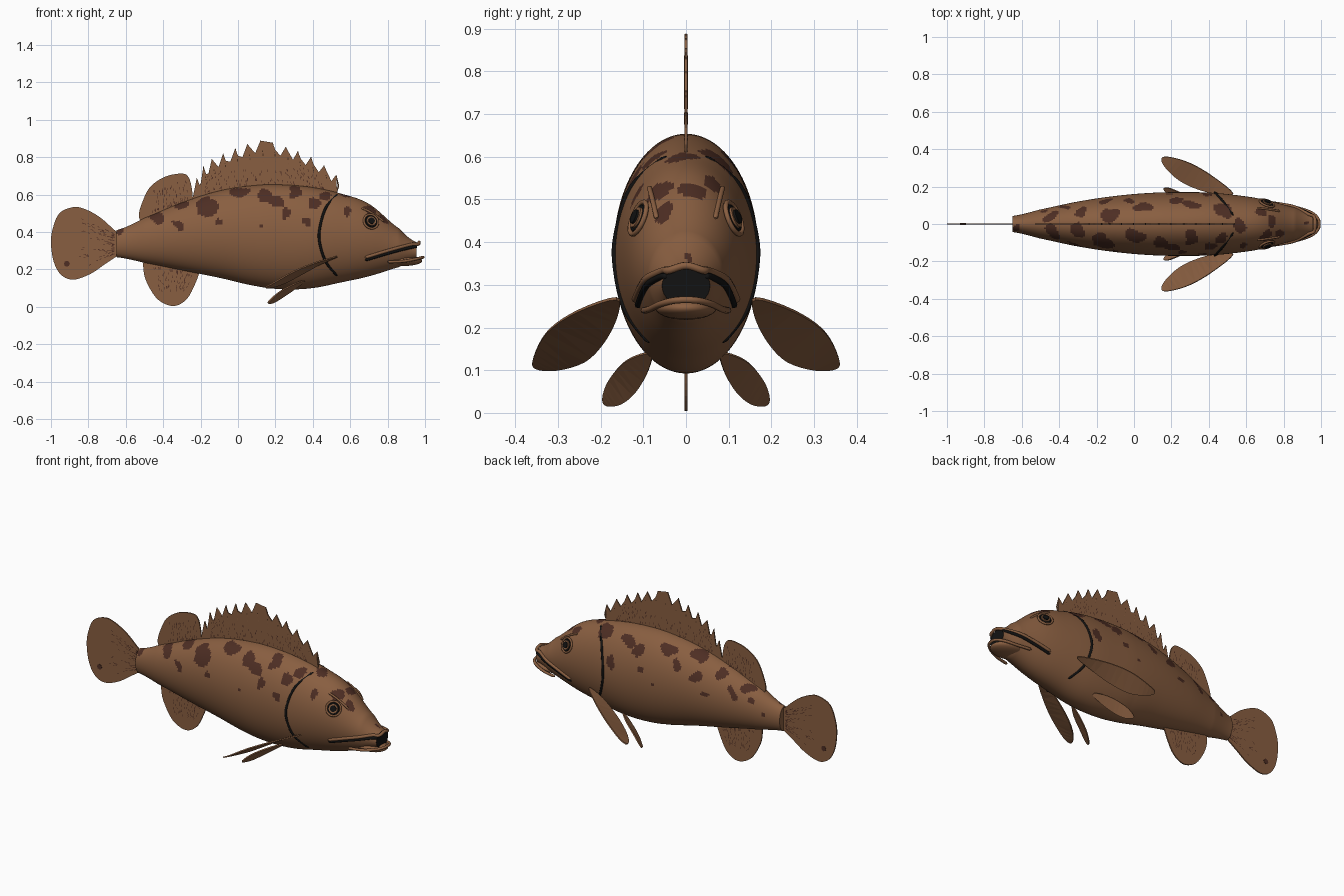
import bpy, bmesh, random
from math import sin, cos, acos, radians, pi
from mathutils import Vector, noise

random.seed(4)
if "Cube" in bpy.data.objects:
    bpy.data.objects.remove(bpy.data.objects["Cube"])


def material(name, rgb):
    m = bpy.data.materials.new(name)
    m.use_nodes = True
    m.diffuse_color = (*rgb, 1)
    bsdf = m.node_tree.nodes["Principled BSDF"]
    bsdf.inputs["Base Color"].default_value = (*rgb, 1)
    bsdf.inputs["Roughness"].default_value = 0.8
    return m


BROWN = material("skin brown", (0.25, 0.113, 0.052))
DARK = material("blotch brown", (0.075, 0.027, 0.017))
BLACK = material("black", (0.006, 0.006, 0.006))

# Body stations: x, top, bottom, half width
STATIONS = [(-.65, .41, .265, .043), (-.5, .475, .235, .078), (-.3, .557, .195, .12),
            (-.1, .62, .155, .15), (.1, .65, .11, .167), (.25, .652, .093, .17),
            (.4, .638, .1, .168), (.55, .605, .13, .154), (.7, .55, .163, .13),
            (.86, .42, .212, .088), (.955, .345, .25, .056)]


def hermite(a, b, c, d, t):
    """Catmull-Rom step between b and c."""
    return b + .5 * t * (c - a + t * (2 * a - 5 * b + 4 * c - d + t * (3 * (b - c) + d - a)))


def station(x):
    i = 0
    while i < len(STATIONS) - 2 and x > STATIONS[i + 1][0]:
        i += 1
    rows = [Vector(STATIONS[max(0, min(len(STATIONS) - 1, i + k))]) for k in (-1, 0, 1, 2)]
    t = (x - rows[1][0]) / (rows[2][0] - rows[1][0])
    return hermite(*rows, t)[1:]


def surf(x, angle, lift=0):
    """Point on the skin; angle runs from the back towards +y."""
    top, low, wide = station(x)
    return Vector((x, (wide + lift) * sin(angle),
                   (top + low) / 2 + ((top - low) / 2 + lift) * cos(angle)))


def at_height(x, z, side, lift=0):
    top, low, _ = station(x)
    c = max(-1, min(1, (2 * z - top - low) / (top - low)))
    return surf(x, side * acos(c), lift)


def smooth_path(points, steps=6, closed=False):
    p = [Vector(q) for q in points]
    n = len(p)
    pick = (lambda i: p[i % n]) if closed else (lambda i: p[max(0, min(n - 1, i))])
    out = [hermite(pick(i - 1), pick(i), pick(i + 1), pick(i + 2), k / steps)
           for i in range(n if closed else n - 1) for k in range(steps)]
    return out if closed else out + [p[-1]]


def mesh_object(name, bm, mats, smooth=True):
    me = bpy.data.meshes.new(name)
    bm.to_mesh(me)
    bm.free()
    for m in mats:
        me.materials.append(m)
    ob = bpy.data.objects.new(name, me)
    bpy.context.collection.objects.link(ob)
    if smooth:
        bpy.ops.object.select_all(action='DESELECT')
        ob.select_set(True)
        bpy.context.view_layer.objects.active = ob
        bpy.ops.object.shade_smooth_by_angle(angle=radians(40))
    return ob


def tube(name, points, radius, mat, closed=False):
    """Round tube with tapered ends along a path."""
    cu = bpy.data.curves.new(name, 'CURVE')
    cu.dimensions = '3D'
    cu.bevel_depth, cu.bevel_resolution, cu.use_fill_caps = radius, 2, True
    sp = cu.splines.new('POLY')
    sp.points.add(len(points) - 1)
    for i, (sp_pt, p) in enumerate(zip(sp.points, points)):
        sp_pt.co = (*p, 1)
        sp_pt.radius = 1 if closed or 0 < i < len(points) - 1 else .4
    sp.use_cyclic_u = closed
    cu.materials.append(mat)
    ob = bpy.data.objects.new(name, cu)
    bpy.context.collection.objects.link(ob)
    bpy.ops.object.select_all(action='DESELECT')
    ob.select_set(True)
    bpy.context.view_layer.objects.active = ob
    bpy.ops.object.convert(target='MESH')


def fin(name, outline, thick=.007):
    bm = bmesh.new()
    face = bm.faces.new([bm.verts.new(p) for p in outline])
    bmesh.ops.triangulate(bm, faces=[face])
    ob = mesh_object(name, bm, [BROWN], False)
    mod = ob.modifiers.new("thickness", 'SOLIDIFY')
    mod.thickness, mod.offset = thick, 0


def flat(points):
    return [(x, 0, z) for x, z in points]


# Blotches: x in hundredths, angle from the back in degrees, radius in thousandths
BLOTCHES = [(-63, -20, 25), (-42, -36, 45), (-33, -66, 28), (-31, -18, 38), (-15, -52, 48),
            (-9, -74, 24), (-19, -35, 32), (1, -24, 42), (14, -38, 45), (20, -48, 42),
            (25, -62, 28), (13, -80, 15), (31, -28, 40), (37, -75, 28), (41, -46, 42),
            (47, -30, 34), (57, -52, 22), (70, -28, 40), (79, -22, 32), (57, 0, 34),
            (74, 8, 36), (92, 0, 13), (68, 34, 32), (49, 28, 48), (39, 70, 30), (31, 36, 42),
            (23, 46, 45), (19, 72, 26), (10, 84, 12), (5, 30, 46), (-1, 52, 34), (-13, 24, 48),
            (-15, 56, 32), (-21, 78, 20), (-29, 32, 40), (-37, 55, 28), (-45, 22, 40),
            (-48, 65, 22), (-55, 80, 14)]
spots = [(surf(x / 100, radians(a)), r / 1000) for x, a, r in BLOTCHES]


def blotched(p):
    q = p + noise.noise_vector(p * 11) * .035
    return any((q - c).length < r for c, r in spots)


# Body: lofted rings, blotches by face position, black mouth cap
bm = bmesh.new()
LONG, ROUND = 170, 112
x0, x1 = STATIONS[0][0], STATIONS[-1][0]
rings = [[bm.verts.new(surf(x0 + (x1 - x0) * i / LONG, 2 * pi * j / ROUND))
          for j in range(ROUND)] for i in range(LONG + 1)]
for a, b in zip(rings, rings[1:]):
    for j in range(ROUND):
        k = (j + 1) % ROUND
        f = bm.faces.new((a[j], a[k], b[k], b[j]))
        f.material_index = int(blotched(f.calc_center_median()))
bm.faces.new(rings[0])
bm.faces.new(rings[-1]).material_index = 2
bmesh.ops.recalc_face_normals(bm, faces=bm.faces)
mesh_object("body", bm, [BROWN, DARK, BLACK])

# Lower jaw and lips
bm = bmesh.new()
bmesh.ops.create_uvsphere(bm, u_segments=32, v_segments=16, radius=1)
for v in bm.verts:
    v.co = Vector((.885 + .1 * v.co.x, .072 * v.co.y, .246 + .028 * v.co.z))
mesh_object("lower_jaw", bm, [BROWN])


def both_sides(half):
    return half + [Vector((p[0], -p[1], p[2])) for p in reversed(half[:-1])]


MOUTH = [(.68, .25), (.78, .28), (.86, .302), (.93, .318)]
upper = [at_height(x, z + .014, 1, .002) for x, z in MOUTH] + [
    Vector((.962, .04, .334)), Vector((.968, 0, .345))]
tube("upper_lip", smooth_path(both_sides(upper)), .009, BROWN)
lower = [Vector(p) for p in ((.8, .1, .24), (.88, .085, .243), (.95, .06, .255),
                             (.983, .03, .263), (.99, 0, .265))]
tube("lower_lip", smooth_path(both_sides(lower)), .008, BROWN)

# Paired details: mouth line, gill slit, brow ridge, eye, pectoral and pelvic fins
PECTORAL = [(.53, .163, .268), (.42, .255, .238), (.3, .325, .19), (.19, .358, .128),
            (.147, .35, .105), (.17, .3, .102), (.24, .235, .122), (.33, .19, .168), (.44, .16, .228)]
PELVIC = [(.36, .083, .14), (.3, .14, .122), (.22, .18, .078), (.172, .195, .036),
          (.16, .185, .018), (.19, .15, .022), (.24, .115, .052), (.31, .088, .1)]
for label, s in (("left", 1), ("right", -1)):
    tube(label + "_mouth_line", smooth_path([at_height(x, z, s, .001) for x, z in MOUTH]
         + [Vector((.955, s * .045, .32))]), .008, BLACK)
    gill = [(.53, .6), (.47, .53), (.437, .42), (.437, .34), (.47, .24), (.53, .166)]
    tube(label + "_gill_slit", smooth_path([at_height(x, z, s) for x, z in gill]), .007, BLACK)
    tube(label + "_brow_ridge", smooth_path([surf(x, s * radians(38), .002)
         for x in (.66, .7, .74, .78)]), .006, BROWN)

    # Eye: discs and rings laid on the skin
    x, a = .71, s * radians(58)
    c = surf(x, a)
    along = (surf(x + .02, a) - surf(x - .02, a)).normalized()
    out = along.cross(surf(x, a + s * .05) - c).normalized()
    if out.y * s < 0:
        out.negate()
    across = out.cross(along)

    def circle(r, lift):
        return [c + out * lift + r * (along * cos(t * pi / 16) + across * sin(t * pi / 16))
                for t in range(32)]

    for part, r, height, mat in (("eye_rim", .036, .007, BLACK), ("iris", .028, .012, BROWN),
                                 ("pupil", .019, .017, BLACK)):
        bm = bmesh.new()
        lo, hi = [[bm.verts.new(p) for p in circle(q, h)] for q, h in ((r, -.01), (r * .9, height))]
        bm.faces.new(hi)
        for j in range(32):
            bm.faces.new((lo[j - 1], lo[j], hi[j], hi[j - 1]))
        bmesh.ops.recalc_face_normals(bm, faces=bm.faces)
        mesh_object(label + "_" + part, bm, [mat])
    tube(label + "_eyelid", circle(.04, .004), .006, BROWN, True)
    for part, shape in (("pectoral", PECTORAL), ("pelvic", PELVIC)):
        fin(f"{label}_{part}_fin", smooth_path([(p[0], s * p[1], p[2]) for p in shape], 4, True))

# Spiny dorsal fin: leaning tips with a notch ahead of each
TIPS = [(-.22, .69), (-.185, .75), (-.14, .79), (-.08, .82), (-.015, .847), (.05, .87),
        (.12, .888), (.185, .877), (.255, .855), (.32, .832), (.39, .8), (.46, .755), (.525, .705)]
edge = []
for (xa, za), (xb, zb) in zip(TIPS, TIPS[1:]):
    edge += [(xa, za), (xa + .015, za - .04), (xa * .4 + xb * .6, (za + zb) / 2 - .058)]
edge += [TIPS[-1], (.53, .6)]
base = [(x / 100, station(x / 100)[0] - .03) for x in range(50, -26, -5)]
fin("spiny_dorsal_fin", flat(edge + base))
for i, (x, z) in enumerate(TIPS[1:]):
    foot = x + .03 if x < .5 else x
    tube(f"dorsal_spine_{i + 1}", flat([(foot, station(foot)[0] - .01), (x + .012, z - .06), (x, z)]),
         .0045, BROWN)

# Soft dorsal, anal and tail fins
fin("soft_dorsal_fin", smooth_path(flat([
    (-.5, .44), (-.53, .48), (-.515, .55), (-.47, .64), (-.39, .695), (-.3, .712),
    (-.263, .69), (-.245, .62), (-.24, .54)]), 5))
fin("anal_fin", smooth_path(flat([
    (-.5, .27), (-.507, .22), (-.492, .14), (-.43, .04), (-.345, .004), (-.275, .04),
    (-.23, .12), (-.2, .2)]), 5))
fin("tail_fin", smooth_path(flat([
    (-.63, .39), (-.66, .41), (-.74, .48), (-.825, .525), (-.885, .532), (-.955, .5), (-.99, .42),
    (-1, .34), (-.985, .24), (-.945, .17), (-.88, .145), (-.79, .175), (-.715, .225),
    (-.66, .262), (-.63, .28)]), 5))


# Dark flecks fanning out from each fin base, on both faces
def flecks(name, inner, outer, count):
    bm = bmesh.new()
    (a, b), (c, d) = [[Vector((x, 0, z)) for x, z in seg] for seg in (inner, outer)]
    for _ in range(count):
        t, s = random.random(), random.random() ** 2
        foot, tip = a.lerp(b, t), c.lerp(d, t)
        ray = (tip - foot).normalized()
        p, side = foot.lerp(tip, s), Vector((ray.z, 0, -ray.x)) * .0015
        for y in (-.0045, .0045):
            q = p + Vector((0, y, 0))
            bm.faces.new([bm.verts.new(v) for v in
                          (q - side, q + side, q + side + ray * .012, q - side + ray * .012)])
    mesh_object(name, bm, [DARK], False)


flecks("tail_flecks", ((-.66, .28), (-.66, .39)), ((-.84, .2), (-.84, .48)), 110)
flecks("soft_dorsal_flecks", ((-.46, .5), (-.26, .57)), ((-.46, .61), (-.28, .68)), 70)
flecks("anal_flecks", ((-.46, .22), (-.24, .18)), ((-.42, .09), (-.28, .08)), 70)
flecks("spiny_dorsal_flecks", ((-.18, .6), (.46, .63)), ((-.16, .72), (.42, .74)), 200)
fin("tail_spot", [(-.915 + .016 * cos(t * pi / 4), 0, .23 + .016 * sin(t * pi / 4))
                  for t in range(8)], .0095)
bpy.data.objects["tail_spot"].data.materials[0] = DARK
